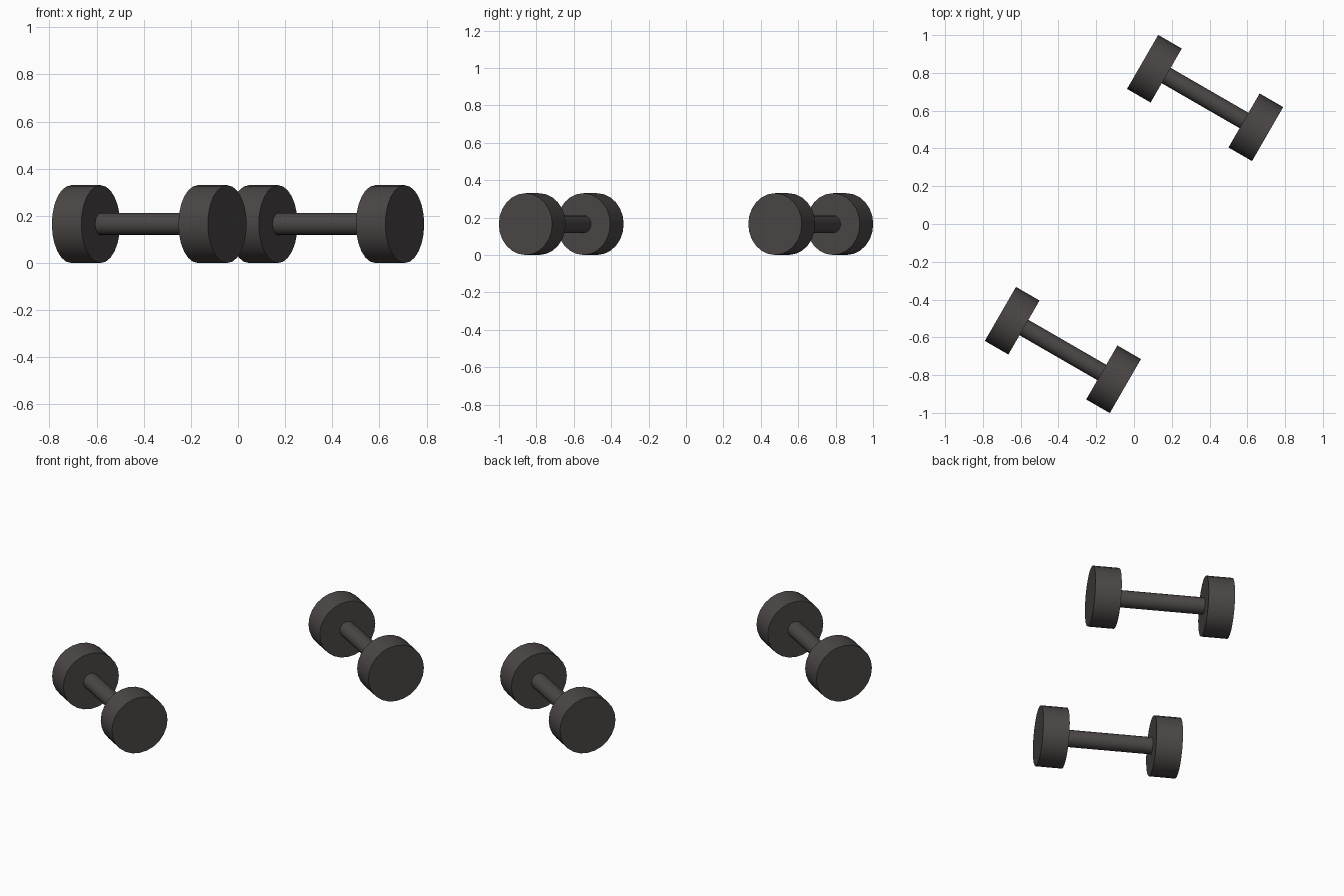
import bpy
from math import radians, pi
from mathutils import Matrix, Vector

cube = bpy.data.objects.get("Cube")
if cube:
    bpy.data.objects.remove(cube)

R, THICK, HALF = 0.165, 0.144, 0.382
GRIP = 0.047

iron = bpy.data.materials.new("dark iron")
iron.use_nodes = True
colour = (0.07, 0.062, 0.06, 1)
iron.diffuse_color = colour
iron.node_tree.nodes["Principled BSDF"].inputs["Base Color"].default_value = colour


def rod(name, sides, radius, length, offset, frame):
    """Cylinder lying along the frame's x axis."""
    bpy.ops.mesh.primitive_cylinder_add(vertices=sides, radius=radius, depth=length)
    ob = bpy.context.object
    ob.name = name
    ob.matrix_world = (frame @ Matrix.Translation((offset, 0, 0))
                       @ Matrix.Rotation(pi / 2, 4, 'Y'))
    ob.data.materials.append(iron)
    bpy.ops.object.shade_smooth_by_angle(angle=radians(35))


# Two matching dumbbells, turned the same way
for label, side in (("front", -1), ("back", 1)):
    centre = Vector((0.3765 * side, 0.667 * side, R))
    frame = Matrix.Translation(centre) @ Matrix.Rotation(radians(-30), 4, 'Z')
    # Handle bar
    rod(label + "_handle", 16, GRIP, 2 * (HALF - THICK) + 0.02, 0, frame)
    # Round weights at each end
    for end, s in (("right", -1), ("left", 1)):
        rod(f"{label}_{end}_weight", 24, R, THICK, s * (HALF - THICK / 2), frame)
